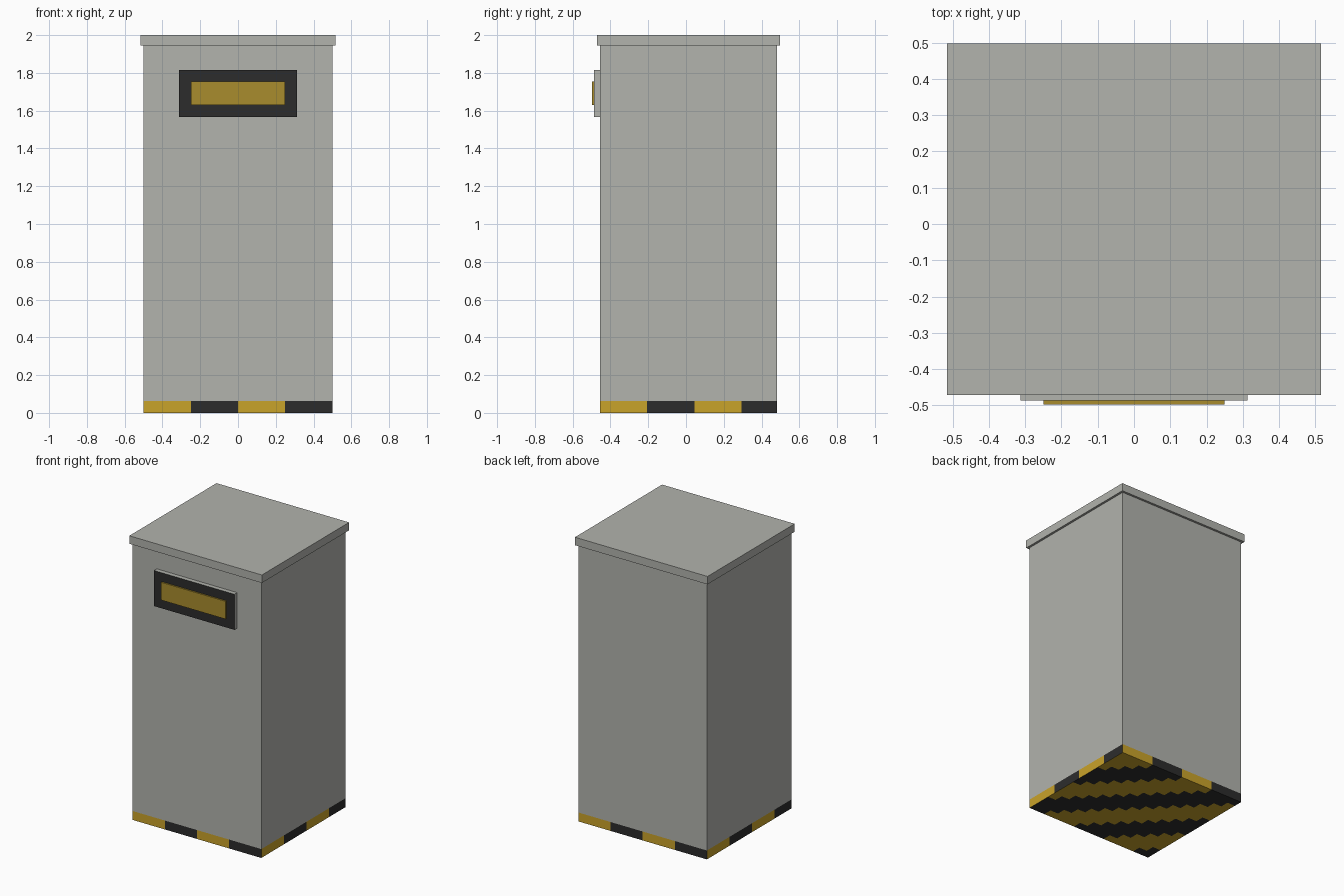
import bpy, bmesh
from mathutils import Matrix, Vector

if "Cube" in bpy.data.objects:
    bpy.data.objects.remove(bpy.data.objects["Cube"])


def material(name, rgb):
    m = bpy.data.materials.new(name)
    lin = [((c / 255 + 0.055) / 1.055) ** 2.4 for c in rgb]
    m.diffuse_color = (*lin, 1)
    m.use_nodes = True
    m.node_tree.nodes["Principled BSDF"].inputs["Base Color"].default_value = m.diffuse_color
    return m


GREY = material("casing grey", (178, 179, 173))
BLACK = material("warning black", (44, 44, 44))
GOLD = material("warning yellow", (201, 163, 42))
SLOT = material("slot ochre", (168, 140, 45))

CELL = 1 / 16                 # size of one hazard pattern cell
NX, NY = 16, 15               # cells across the width and depth
X0, Y0 = -0.5, -0.4555        # front left corner of the casing
X1, Y1 = X0 + NX * CELL, Y0 + NY * CELL
LID_Z = 1.944


def finish(name, bm, mats):
    mesh = bpy.data.meshes.new(name)
    bm.to_mesh(mesh)
    bm.free()
    for m in mats:
        mesh.materials.append(m)
    obj = bpy.data.objects.new(name, mesh)
    bpy.context.collection.objects.link(obj)
    return obj


def box(name, lo, hi, mats, rule=None, open_bottom=False):
    """Box between two corners; rule(normal) picks the material slot."""
    lo, hi = Vector(lo), Vector(hi)
    bm = bmesh.new()
    bmesh.ops.create_cube(bm, size=1, matrix=Matrix.Translation((lo + hi) / 2)
                          @ Matrix.Diagonal((*(hi - lo), 1)))
    bm.normal_update()
    if open_bottom:
        bmesh.ops.delete(bm, geom=[f for f in bm.faces if f.normal.z < -0.5],
                         context='FACES')
    if rule:
        for f in bm.faces:
            f.material_index = rule(f.normal)
    return finish(name, bm, mats)


# Casing and overhanging lid
box("casing", (X0, Y0, CELL), (X1, Y1, LID_Z), [GREY], open_bottom=True)
OVER = CELL / 4
box("lid", (X0 - OVER, Y0 - OVER, LID_Z), (X1 + OVER, Y1 + OVER, 2), [GREY])

# Slot frame with a black front, and the raised ochre slot on it
FRAME_Y = Y0 - CELL / 2
box("slot_frame", (-0.3125, FRAME_Y, 1.566), (0.3125, Y0, 1.816), [GREY, BLACK],
    rule=lambda n: int(n.y < -0.5))
box("slot", (-0.25, FRAME_Y - 0.0105, 1.629), (0.25, FRAME_Y, 1.754), [SLOT])

# Hazard base: a grid of cells with diagonal stripes below, bands on the sides
bm = bmesh.new()
bmesh.ops.create_grid(bm, x_segments=NX, y_segments=NY, size=0.5,
                      matrix=Matrix.Translation(((X0 + X1) / 2, (Y0 + Y1) / 2, 0))
                      @ Matrix.Diagonal((X1 - X0, Y1 - Y0, 1, 1)))
bmesh.ops.reverse_faces(bm, faces=bm.faces[:])
rim = [e for e in bm.edges if e.is_boundary]
new = bmesh.ops.extrude_edge_only(bm, edges=rim)["geom"]
bmesh.ops.translate(bm, vec=(0, 0, CELL),
                    verts=[g for g in new if isinstance(g, bmesh.types.BMVert)])
bmesh.ops.recalc_face_normals(bm, faces=bm.faces[:])
bm.normal_update()
for f in bm.faces:
    c = f.calc_center_median()
    if abs(f.normal.z) > 0.5:
        if f.normal.z > 0:
            f.normal_flip()
        steps = int((X1 - c.x) / CELL) + int((Y1 - c.y) / CELL)
    else:
        # Bands start at each side's left corner as seen from outside
        if abs(c.y - Y0) < 0.001:
            run = c.x - X0
        elif abs(c.x - X1) < 0.001:
            run = c.y - Y0
        elif abs(c.y - Y1) < 0.001:
            run = X1 - c.x
        else:
            run = Y1 - c.y
        steps = int(run / CELL)
    f.material_index = (steps // 4) % 2
finish("hazard_base", bm, [GOLD, BLACK])
